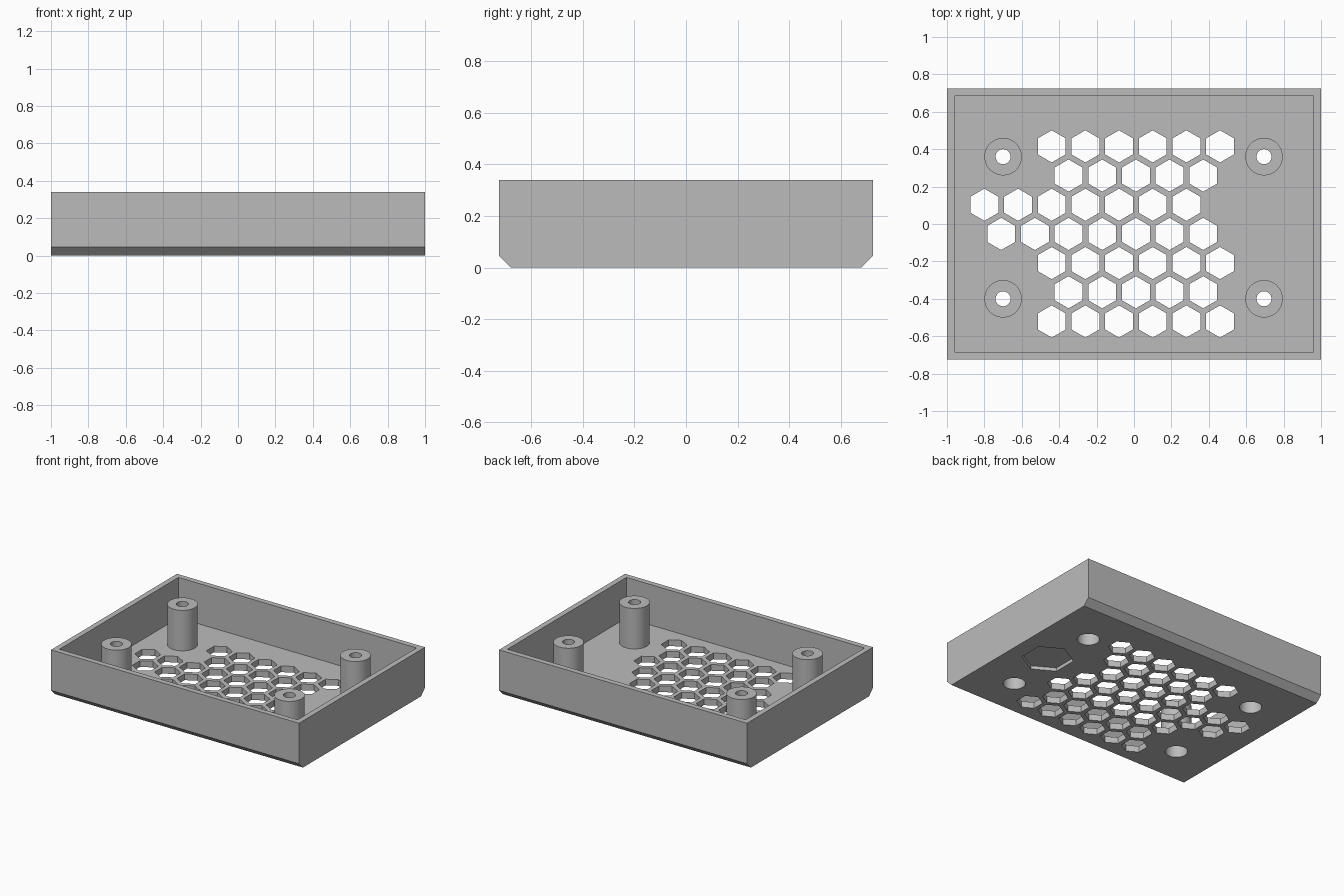
import bpy
import bmesh
from math import sin, cos, pi

cube = bpy.data.objects.get("Cube")
if cube:
    bpy.data.objects.remove(cube, do_unlink=True)

HEIGHT = 0.34
FLOOR = 0.045
CHAMFER = 0.045
HALF_Y = 0.725
WALL = 0.04
BORE = 0.074
SEGMENTS = 48

grey = bpy.data.materials.new("light grey plastic")
grey.use_nodes = True
colour = (0.5, 0.5, 0.5, 1)
grey.diffuse_color = colour
grey.node_tree.nodes["Principled BSDF"].inputs["Base Color"].default_value = colour


def finish(bm, name):
    bmesh.ops.recalc_face_normals(bm, faces=bm.faces)
    mesh = bpy.data.meshes.new(name)
    bm.to_mesh(mesh)
    bm.free()
    mesh.materials.append(grey)
    obj = bpy.data.objects.new(name, mesh)
    bpy.context.collection.objects.link(obj)
    return obj


def prism(bm, points, offset):
    """Extrude a closed outline along an offset."""
    face = bm.faces.new([bm.verts.new(p) for p in points])
    out = bmesh.ops.extrude_face_region(bm, geom=[face], use_keep_orig=True)
    verts = [g for g in out["geom"] if isinstance(g, bmesh.types.BMVert)]
    bmesh.ops.translate(bm, verts=verts, vec=offset)


def polygon(x, y, z, radius, sides, turn=0):
    return [(x + radius * cos(turn + 2 * pi * i / sides),
             y + radius * sin(turn + 2 * pi * i / sides), z) for i in range(sides)]


def select_only(obj):
    bpy.ops.object.select_all(action="DESELECT")
    obj.select_set(True)
    bpy.context.view_layer.objects.active = obj


def cut(target, cutter):
    mod = target.modifiers.new("cut", "BOOLEAN")
    mod.operation = "DIFFERENCE"
    mod.solver = "EXACT"
    mod.object = cutter
    select_only(target)
    bpy.ops.object.modifier_apply(modifier=mod.name)
    bpy.data.objects.remove(cutter, do_unlink=True)


# Tray body, with the long bottom edges chamfered
bm = bmesh.new()
flat = HALF_Y - CHAMFER
profile = [(-flat, 0), (flat, 0), (HALF_Y, CHAMFER), (HALF_Y, HEIGHT),
           (-HALF_Y, HEIGHT), (-HALF_Y, CHAMFER)]
prism(bm, [(-1, y, z) for y, z in profile], (2, 0, 0))
tray = finish(bm, "tray")

# Hollow inside
bm = bmesh.new()
ix, iy = 1 - WALL, HALF_Y - WALL
prism(bm, [(-ix, -iy, FLOOR), (ix, -iy, FLOOR), (ix, iy, FLOOR), (-ix, iy, FLOOR)],
      (0, 0, 1))
cut(tray, finish(bm, "cavity_cutter"))

# Honeycomb vents: first column position and count of each row, from the back
bm = bmesh.new()
rows = [(-0.44, 6), (-0.35, 5), (-0.80, 7), (-0.71, 7), (-0.44, 6), (-0.35, 5), (-0.44, 6)]
for r, (start, count) in enumerate(rows):
    for c in range(count):
        prism(bm, polygon(start + 0.18 * c, 0.415 - 0.156 * r, -0.1, 0.086, 6, pi / 2),
              (0, 0, 0.25))
# Screw openings and the shallow hexagonal recess under the floor
posts = [(x, y) for x in (-0.7, 0.695) for y in (-0.4, 0.36)]
for x, y in posts:
    prism(bm, polygon(x, y, -0.1, BORE, SEGMENTS), (0, 0, 0.25))
prism(bm, polygon(0.735, -0.01, -0.1, 0.172, 6, pi / 2), (0, 0, 0.125))
cut(tray, finish(bm, "floor_cutter"))

# Hollow screw posts with a narrow hole at the top
section = [(0.1, FLOOR), (0.1, HEIGHT), (0.04, HEIGHT), (0.04, 0.26),
           (BORE, 0.26), (BORE, FLOOR)]
for n, (x, y) in enumerate(posts):
    bm = bmesh.new()
    rings = [[bm.verts.new(p) for p in polygon(x, y, z, rad, SEGMENTS)]
             for rad, z in section]
    for k, ring in enumerate(rings):
        nxt = rings[(k + 1) % len(rings)]
        for i in range(SEGMENTS):
            j = (i + 1) % SEGMENTS
            bm.faces.new((ring[i], ring[j], nxt[j], nxt[i]))
    select_only(finish(bm, "screw_post_%d" % (n + 1)))
    bpy.ops.object.shade_smooth_by_angle()

select_only(tray)
bpy.ops.object.shade_smooth_by_angle()
